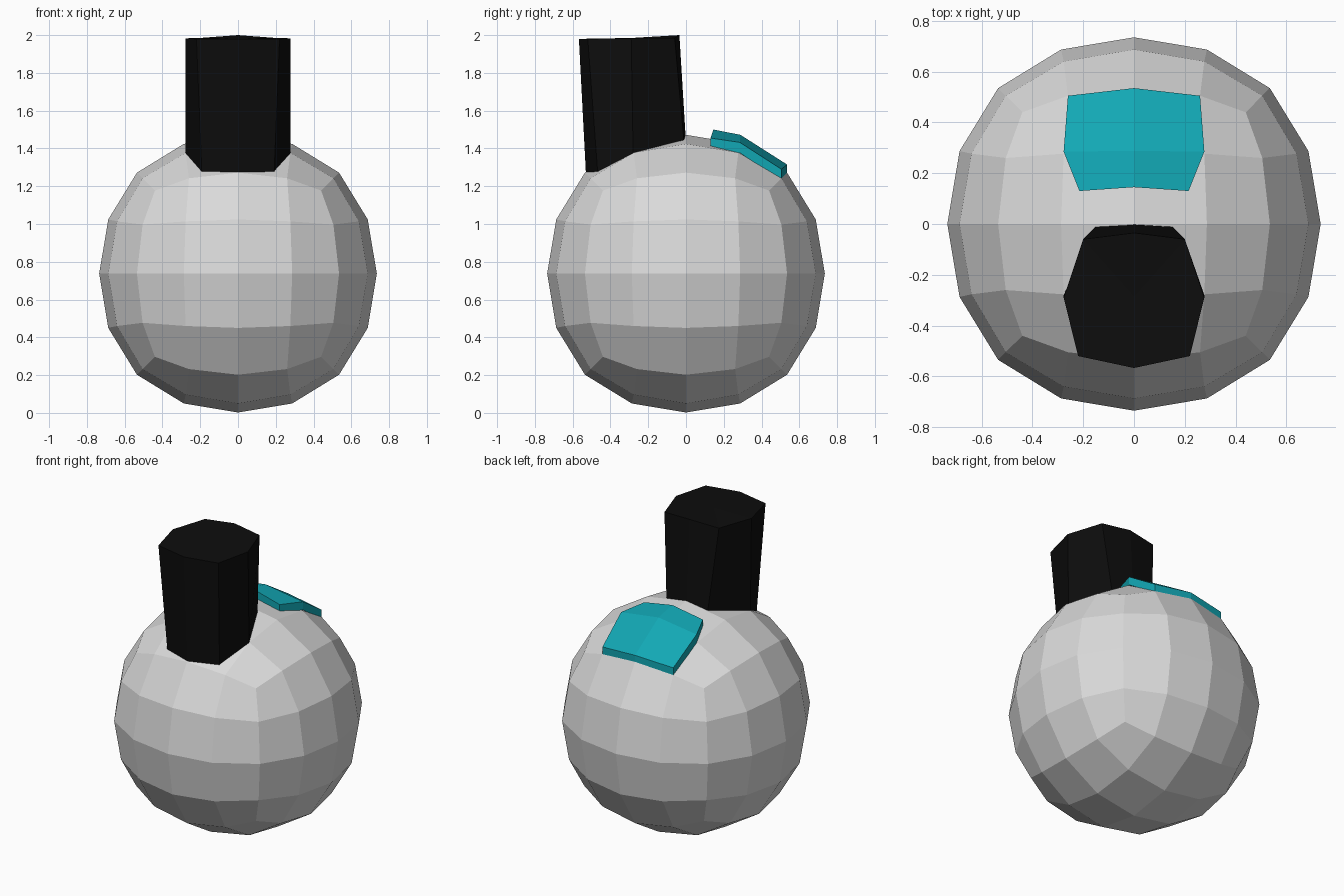
import bpy, bmesh

if "Cube" in bpy.data.objects:
    bpy.data.objects.remove(bpy.data.objects["Cube"])

def material(name, rgb):
    m = bpy.data.materials.new(name)
    m.diffuse_color = (*rgb, 1)
    m.use_nodes = True
    m.node_tree.nodes["Principled BSDF"].inputs["Base Color"].default_value = m.diffuse_color
    return m

def finish(name, bm, mat):
    bmesh.ops.recalc_face_normals(bm, faces=bm.faces)
    me = bpy.data.meshes.new(name)
    bm.to_mesh(me)
    bm.free()
    me.materials.append(mat)
    ob = bpy.data.objects.new(name, me)
    bpy.context.collection.objects.link(ob)

grey = material("light_grey", (0.70, 0.70, 0.70))
black = material("black", (0.004, 0.004, 0.004))
teal = material("teal", (0.006, 0.39, 0.46))

# Body: gridded cube rounded into a ball, placing each class of grid point
rounded = {(0, 0, 2): (0, 0, .735), (0, 1, 2): (0, .287, .687),
           (0, 2, 2): (0, .535, .535), (1, 1, 2): (.277, .277, .64),
           (1, 2, 2): (.26, .505, .505), (2, 2, 2): (.44, .44, .44)}
bm = bmesh.new()
bmesh.ops.create_cube(bm, size=4)
bmesh.ops.subdivide_edges(bm, edges=bm.edges[:], cuts=3, use_grid_fill=True)
for v in bm.verts:
    cell = [round(c) for c in v.co]
    key = sorted(abs(c) for c in cell)
    lengths = rounded[tuple(key)]
    v.co = [(1 if c >= 0 else -1) * lengths[key.index(abs(c))] for c in cell]
    v.co.z += .737
finish("body", bm, grey)

def mirrored(half):
    """Close a half outline (first and last points on x = 0) into a loop."""
    return half + [(-x, y, z) for x, y, z in half[-2:0:-1]]

# Column: leaning prism rising from the front half of the top
low = mirrored([(0, -.53, 1.27), (.19, -.465, 1.24), (.277, -.28, 1.375),
                (.15, -.01, 1.425), (0, 0, 1.43)])
high = mirrored([(0, -.567, 1.98), (.22, -.52, 1.98), (.277, -.29, 1.983),
                 (.2, -.06, 1.985), (0, -.035, 2.0)])
bm = bmesh.new()
a = [bm.verts.new(p) for p in low]
b = [bm.verts.new(p) for p in high]
n = len(a)
for i in range(n):
    j = (i + 1) % n
    bm.faces.new((a[i], a[j], b[j], b[i]))
for ring, z in ((a, 1.25), (b, 1.985)):
    c = bm.verts.new((0, -.285, z))
    for i in range(n):
        bm.faces.new((ring[i], ring[(i + 1) % n], c))
finish("column", bm, black)

# Plate: raised curved panel on the back half of the top
rows = [((0, .145, 1.5), (.215, .13, 1.455)),
        ((0, .288, 1.472), (.277, .285, 1.432)),
        ((0, .535, 1.315), (.26, .505, 1.29))]
bm = bmesh.new()
grid = [[bm.verts.new((-s[0], s[1], s[2])), bm.verts.new(m), bm.verts.new(s)]
        for m, s in rows]
top = [bm.faces.new((grid[i][j], grid[i][j + 1], grid[i + 1][j + 1], grid[i + 1][j]))
       for i in range(2) for j in range(2)]
ret = bmesh.ops.extrude_face_region(bm, geom=top, use_keep_orig=True)
for v in ret["geom"]:
    if isinstance(v, bmesh.types.BMVert):
        v.co.z -= .056
finish("back_plate", bm, teal)
